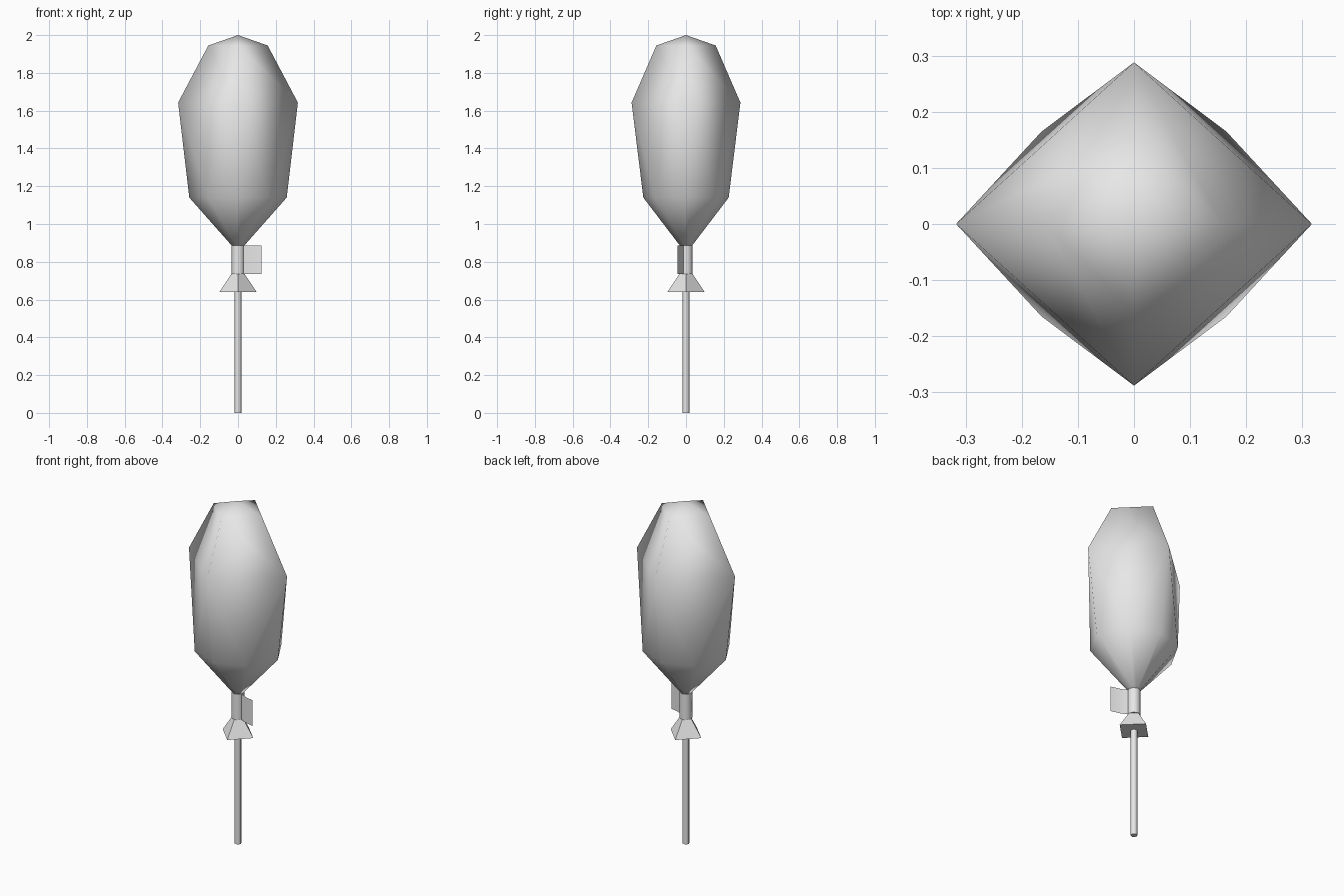
import bpy
import bmesh
import math

cube = bpy.data.objects.get("Cube")
if cube:
    bpy.data.objects.remove(cube, do_unlink=True)

grey = bpy.data.materials.new("plain_grey")
grey.use_nodes = True
grey.diffuse_color = (0.8, 0.8, 0.8, 1)
grey.node_tree.nodes["Principled BSDF"].inputs["Base Color"].default_value = (0.8, 0.8, 0.8, 1)


def finish(name, bm, angle, closed=True):
    """Turn a bmesh into a named, smooth-shaded object."""
    if closed:
        bmesh.ops.recalc_face_normals(bm, faces=bm.faces)
    mesh = bpy.data.meshes.new(name)
    bm.to_mesh(mesh)
    bm.free()
    mesh.materials.append(grey)
    obj = bpy.data.objects.new(name, mesh)
    bpy.context.collection.objects.link(obj)
    bpy.ops.object.select_all(action='DESELECT')
    obj.select_set(True)
    bpy.context.view_layer.objects.active = obj
    if angle >= 180:
        bpy.ops.object.shade_smooth()
    else:
        bpy.ops.object.shade_smooth_by_angle(angle=math.radians(angle))


def tapered(name, sides, r_low, r_high, z_low, z_high):
    """Upright capped cylinder or cone with corners on the axes."""
    bm = bmesh.new()
    bmesh.ops.create_cone(bm, cap_ends=True, segments=sides, radius1=r_low,
                          radius2=r_high, depth=z_high - z_low)
    bmesh.ops.translate(bm, verts=bm.verts, vec=(0, 0, (z_low + z_high) / 2))
    finish(name, bm, 50)


# Fluffy candy head: four-sided rings above, eight-sided rings below
bm = bmesh.new()


def ring(rx, ry, z, diagonal=None):
    """Ring of four axis points, with diagonal points between if given."""
    count = 8 if diagonal else 4
    verts = []
    for i in range(count):
        a = 2 * math.pi * i / count
        on_axis = diagonal is None or i % 2 == 0
        sx, sy = (rx, ry) if on_axis else (diagonal, diagonal)
        verts.append(bm.verts.new((sx * math.cos(a), sy * math.sin(a), z)))
    return verts


top = ring(0.157, 0.157, 1.945)
shoulder = ring(0.317, 0.288, 1.643)
belly = ring(0.258, 0.226, 1.14, 0.233)
neck = ring(0.028, 0.028, 0.88, 0.028)
tip = bm.verts.new((0, 0, 2))
for i in range(4):
    j = (i + 1) % 4
    a, b, c = belly[2 * i], belly[2 * i + 1], belly[2 * j]
    bm.faces.new((tip, top[i], top[j]))
    bm.faces.new((top[i], shoulder[i], shoulder[j], top[j]))
    bm.faces.new((shoulder[i], a, b))
    bm.faces.new((shoulder[i], b, shoulder[j]))
    bm.faces.new((shoulder[j], b, c))
for i in range(8):
    j = (i + 1) % 8
    bm.faces.new((belly[i], neck[i], neck[j], belly[j]))
bm.faces.new(neck)
finish("candy_head", bm, 180)

# Handle parts
tapered("stick", 8, 0.018, 0.018, 0, 0.74)
tapered("drip_guard", 4, 0.099, 0.034, 0.64, 0.737)
tapered("wrapper", 8, 0.035, 0.035, 0.735, 0.885)

# Loose curved end of the paper wrapper
bm = bmesh.new()
columns = [[bm.verts.new((x, y, z)) for z in (0.735, 0.885)]
           for x, y in ((0.03, -0.012), (0.07, -0.031), (0.125, -0.045))]
for (a, b), (c, d) in zip(columns, columns[1:]):
    bm.faces.new((a, c, d, b))
finish("wrapper_flap", bm, 50, closed=False)
